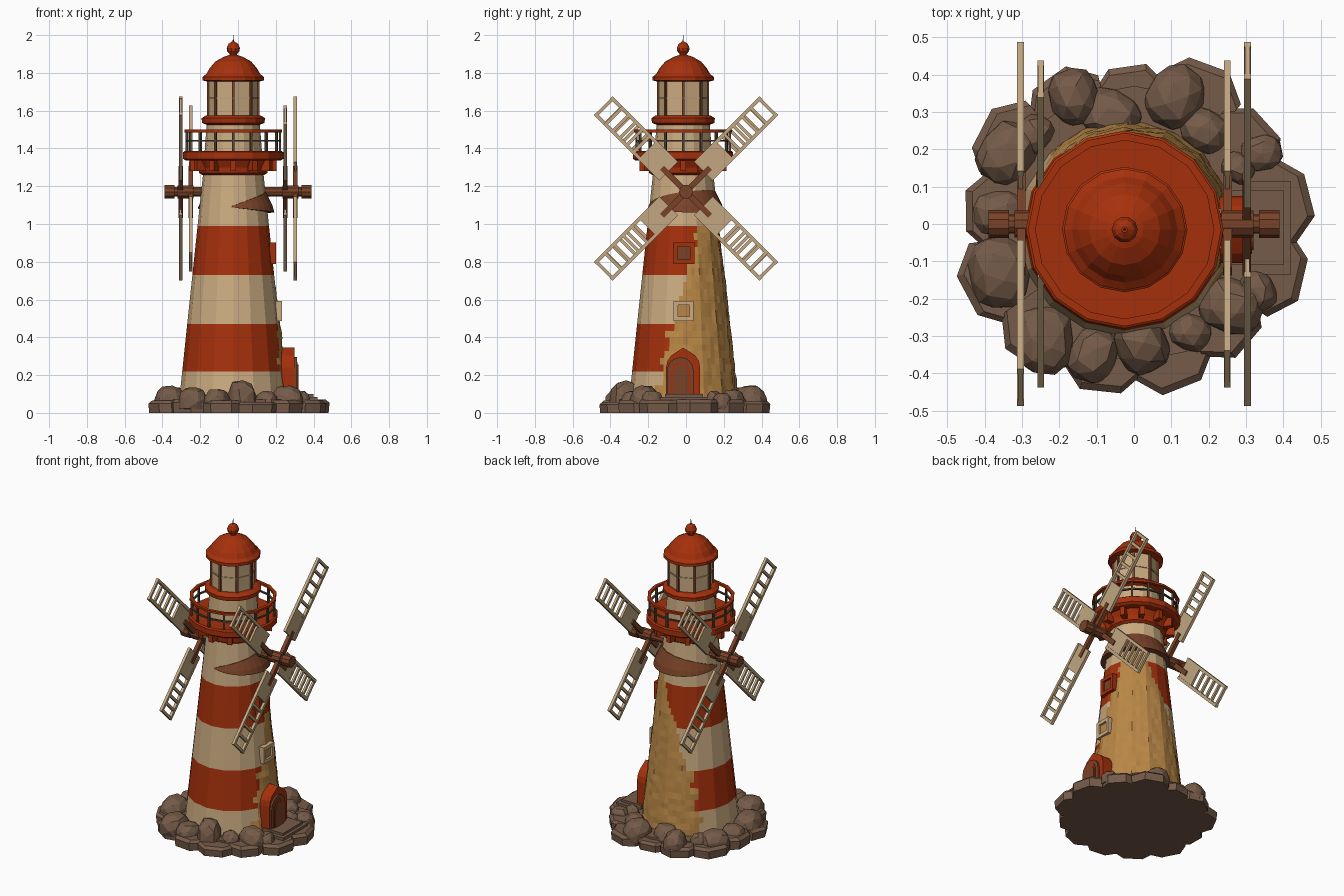
import bpy, bmesh, math, random
from mathutils import Vector, Matrix

if "Cube" in bpy.data.objects:
    bpy.data.objects.remove(bpy.data.objects["Cube"])

random.seed(4)
CX, CY = -0.025, -0.015          # tower axis
pi, sin, cos = math.pi, math.sin, math.cos


def mat(name, r, g, b):
    m = bpy.data.materials.new(name)
    m.diffuse_color = (r, g, b, 1)
    m.use_nodes = True
    m.node_tree.nodes["Principled BSDF"].inputs["Base Color"].default_value = m.diffuse_color
    return m


RED = mat("red_paint", .38, .030, .0035)
CREAM = mat("cream_plaster", .60, .41, .22)
OCHRE = mat("ochre_stone", .48, .24, .06)
ROCK = mat("brown_rock", .18, .105, .066)
WOOD = mat("brown_wood", .19, .055, .021)
SAIL = mat("pale_wood", .54, .385, .22)
IRON = mat("dark_iron", .085, .058, .035)


def finish(name, bm, *mats):
    bmesh.ops.recalc_face_normals(bm, faces=bm.faces)
    me = bpy.data.meshes.new(name)
    bm.to_mesh(me)
    bm.free()
    for m in mats:
        me.materials.append(m)
    ob = bpy.data.objects.new(name, me)
    bpy.context.collection.objects.link(ob)
    return ob


def lathe(name, profile, m, n=16, ring=False):
    """Turn an (r, z) profile about the tower axis; ring closes the profile."""
    bm = bmesh.new()
    rows = [[bm.verts.new((CX + r * cos(2 * pi * i / n), CY + r * sin(2 * pi * i / n), z))
             for i in range(n)] for r, z in profile]
    pairs = list(zip(rows, rows[1:] + rows[:1])) if ring else list(zip(rows, rows[1:]))
    for a, b in pairs:
        for i in range(n):
            j = (i + 1) % n
            bm.faces.new((a[i], a[j], b[j], b[i]))
    if not ring:
        bm.faces.new(rows[0])
        bm.faces.new(rows[-1])
    return finish(name, bm, m)


def box(bm, centre, size, rot=Matrix()):
    M = rot @ Matrix.Translation(centre) @ Matrix.Diagonal((*size, 1))
    bmesh.ops.create_cube(bm, size=1, matrix=M)


def around(a):
    """Frame on the tower axis with local x pointing outwards at angle a."""
    return Matrix.Translation((CX, CY, 0)) @ Matrix.Rotation(a, 4, 'Z')


def tower_r(z):
    return .2935 - .1055 * z


# Tower: 16 flat sides, painted stripes, bare stone where the plaster has fallen off
SIDES, SUB = 16, 4
N = SIDES * SUB
zs = []
for a, b, k in ((.03, .22, 5), (.22, .47, 7), (.47, .73, 7), (.73, .99, 7), (.99, 1.28, 7)):
    zs += [a + (b - a) * i / k for i in range(k)]
zs.append(1.28)
jit = [(random.uniform(-5, 5), random.uniform(-5, 5)) for _ in zs]


def bare(i, k):
    z = (zs[k] + zs[k + 1]) / 2
    ang = ((i + .5) * 360 / N + 90) % 360 - 90
    return z < 1.1 and -28 + 58 * z * z + jit[k][0] < ang < 138 - 70 * z * z + jit[k][1]


bm = bmesh.new()
grid = []
for k, z in enumerate(zs):
    row = []
    for i in range(N):
        c, f = divmod(i, SUB)
        p0, p1 = [Vector((cos(2 * pi * q / SIDES), sin(2 * pi * q / SIDES), 0)) for q in (c, c + 1)]
        p = p0.lerp(p1, f / SUB) * tower_r(z)
        if 0 < k < len(zs) - 1 and bare(i, k) and bare(i - 1, k) and bare(i, k - 1):
            p *= 1 + random.uniform(.01, .035)
        row.append(bm.verts.new((p.x + CX, p.y + CY, z)))
    grid.append(row)
for k in range(len(zs) - 1):
    z = (zs[k] + zs[k + 1]) / 2
    stripe = 1 if .22 < z < .47 or .73 < z < .99 else 0
    for i in range(N):
        j = (i + 1) % N
        f = bm.faces.new((grid[k][i], grid[k][j], grid[k + 1][j], grid[k + 1][i]))
        f.material_index = 2 if bare(i, k) else stripe
bm.faces.new(grid[0])
bm.faces.new(grid[-1])
finish("tower", bm, CREAM, RED, OCHRE)

# Wooden hood: a crescent wrapped round the back and right of the tower
bm = bmesh.new()
prev = None
for i in range(25):
    t = -1 + 2 * i / 24
    a = math.radians(45 + 138 * t)
    h = .004 + .085 * (1 - t * t)
    zc = 1.09
    sec = []
    for off, z in ((-.02, zc - .35 * h), (.004 + .4 * h, zc - .35 * h),
                   (.002 + .35 * h, zc + .1 * h), (.003, zc + h), (-.02, zc + h)):
        r = tower_r(z) + off
        sec.append(bm.verts.new((CX + r * cos(a), CY + r * sin(a), z)))
    if prev:
        for q in range(5):
            bm.faces.new((prev[q], prev[(q + 1) % 5], sec[(q + 1) % 5], sec[q]))
    else:
        bm.faces.new(sec)
    prev = sec
bm.faces.new(prev)
finish("wooden_hood", bm, WOOD)

# Gallery: corbel, brackets, platform and railing
lathe("gallery_corbel", [(.165, 1.26), (.18, 1.27), (.185, 1.30), (.21, 1.345)], RED)
lathe("gallery_platform", [(.25, 1.335), (.265, 1.345), (.265, 1.38), (.255, 1.387)], RED)
bm = bmesh.new()
for i in range(12):
    box(bm, (.2, 0, 1.31), (.06, .03, .06), around(2 * pi * i / 12))
finish("gallery_brackets", bm, RED)
bm = bmesh.new()
for i in range(16):
    box(bm, (.247, 0, 1.44), (.012, .012, .11), around(2 * pi * i / 16))
finish("railing_posts", bm, IRON)
for name, r, z, w, m in (("railing_middle", .247, 1.44, .006, IRON), ("railing_top", .249, 1.492, .010, RED)):
    lathe(name, [(r - w, z - w * .7), (r + w, z - w * .7), (r + w, z + w * .7), (r - w, z + w * .7)], m, 16, True)

# Lantern room
lathe("lantern_base", [(.152, 1.38), (.14, 1.54)], CREAM)
lathe("lantern_sill", [(.14, 1.525), (.165, 1.535), (.168, 1.56), (.145, 1.575)], RED)
lathe("lantern_glass", [(.131, 1.57), (.131, 1.765)], CREAM, 8)
bm = bmesh.new()
for i in range(8):
    box(bm, (.131, 0, 1.665), (.014, .014, .2), around(2 * pi * i / 8))
finish("lantern_posts", bm, WOOD)
bm = bmesh.new()
for i in range(8):
    box(bm, (.1225, 0, 1.665), (.006, .095, .008), around(2 * pi * (i + .5) / 8))
finish("lantern_glazing_bars", bm, SAIL)

# Domed roof with ball and spike
lathe("roof", [(.14, 1.755), (.163, 1.76), (.163, 1.778), (.142, 1.795), (.125, 1.825),
               (.095, 1.86), (.05, 1.885), (.02, 1.895)], RED)
lathe("roof_ball", [(.018, 1.885), (.02, 1.9), (.033, 1.915), (.035, 1.932), (.026, 1.953), (.008, 1.965)], RED, 10)
lathe("roof_spike", [(.004, 1.955), (.001, 2.0)], IRON, 6)

# Two windows on the door side
for name, z, m, pane, h in (("upper_window", .845, RED, WOOD, .056), ("lower_window", .54, CREAM, OCHRE, .053)):
    x = CX + tower_r(z) + .004
    bm = bmesh.new()
    for s in (-1, 1):
        box(bm, (x, -.012 + s * (h - .011), z), (.035, .022, 2 * h))
        box(bm, (x, -.012, z + s * (h - .011)), (.035, 2 * h - .044, .022))
    finish(name + "_frame", bm, m)
    bm = bmesh.new()
    box(bm, (x - .006, -.012, z), (.022, 2 * h - .04, 2 * h - .04))
    finish(name + "_pane", bm, pane)


def arch(name, yc, w, z0, z1, x0, x1, m, peak=0):
    """Arched slab facing +x."""
    pts = [(yc - w, z0)] + [(yc - w * cos(pi * i / 8), z1 - w - peak + (w + peak * (i == 4)) * sin(pi * i / 8))
                            for i in range(9)] + [(yc + w, z0)]
    bm = bmesh.new()
    f = bm.faces.new([bm.verts.new((x0, y, z)) for y, z in pts])
    r = bmesh.ops.extrude_face_region(bm, geom=[f])
    bmesh.ops.translate(bm, vec=(x1 - x0, 0, 0), verts=[v for v in r["geom"] if isinstance(v, bmesh.types.BMVert)])
    finish(name, bm, m)


# Door with porch surround and steps
arch("door_surround", -.015, .09, .07, .345, .18, .30, RED, .015)
arch("door_arch", -.03, .07, .07, .295, .2, .312, WOOD)
arch("door_inner_trim", -.03, .05, .07, .27, .2, .316, RED)
arch("door", -.03, .04, .07, .255, .2, .32, WOOD)
bm = bmesh.new()
box(bm, (.33, -.01, .075), (.14, .2, .05))
box(bm, (.36, -.01, .06), (.12, .25, .05))
finish("door_steps", bm, ROCK)

# Rock base: flat slabs with rounded boulders on top
bm = bmesh.new()


def hull(points):
    vs = [bm.verts.new(p) for p in points]
    out = bmesh.ops.convex_hull(bm, input=vs)
    junk = {g for g in out["geom_interior"] + out["geom_unused"] if isinstance(g, bmesh.types.BMVert)}
    bmesh.ops.delete(bm, geom=list(junk), context='VERTS')


for i, R in enumerate((.485, .455, .48, .43, .46, .49, .46, .495, .48, .465, .465, .45, .485)):
    a = 2 * pi * (i + .3) / 13
    top = random.uniform(.055, .075)
    pts = []
    for da, r in ((-.27, R - .05), (-.1, R), (.14, R - .01), (.27, R - .06), (.3, .15), (-.3, .15)):
        for z, s in ((0, .99), (top * .75, 1), (top, .96)):
            pts.append((r * s * cos(a + da), r * s * sin(a + da), z))
    hull(pts)
hull([(.37 * cos(pi * i / 8), .37 * sin(pi * i / 8), z) for i in range(16) for z in (0, .07)])
finish("rock_slabs", bm, ROCK)

bm = bmesh.new()
for x, y, s, t in ((-.16, .34, .08, .15), (-.06, .29, .085, .14), (.11, .34, .09, .15), (.19, .25, .07, .13),
                   (-.34, .19, .09, .14), (-.27, .24, .06, .12), (-.36, .03, .075, .12), (-.36, -.13, .10, .15),
                   (-.24, -.31, .095, .14), (-.11, -.35, .08, .13), (.02, -.32, .085, .18), (.15, -.29, .06, .12),
                   (.26, -.22, .09, .15), (.33, -.18, .06, .12), (.34, .19, .06, .11), (.28, .15, .05, .12)):
    turn = Matrix.Rotation(random.uniform(0, pi), 4, 'Z')
    tilt = Matrix.Rotation(random.uniform(0, pi), 4, 'X')
    M = Matrix.Translation((x, y, .04)) @ turn
    ball = bmesh.ops.create_icosphere(bm, subdivisions=2, radius=1, matrix=tilt)["verts"]
    for v in ball:
        # squared-off ellipsoid with a flattened top and bottom
        c = Vector([math.copysign(abs(q) ** .8, q) for q in v.co]) * random.uniform(.95, 1.03)
        v.co = M @ Vector((c.x * s, c.y * s * .85, max(-.02, min(c.z, .95) * (t - .04))))
finish("boulders", bm, ROCK)

# Windmill rotors, one each side; the second is the first turned half way round
HUB = Vector((0, 0, 1.17))
for side, turn in (("right", 0), ("left", pi)):
    base = Matrix.Rotation(turn, 4, 'Z') @ Matrix.Translation(HUB)
    bm = bmesh.new()
    lie = Matrix.Rotation(pi / 2, 4, 'Y')
    for x0, x1, r in ((.1, .36, .026), (.335, .39, .037), (.235, .32, .036)):
        bmesh.ops.create_cone(bm, cap_ends=True, segments=10, radius1=r, radius2=r, depth=x1 - x0,
                              matrix=base @ Matrix.Translation(((x0 + x1) / 2, 0, 0)) @ lie)
    for q in range(4):
        x = (.25, .302)[q % 2]
        box(bm, (x, 0, .09), (.024, .03, .18), base @ Matrix.Rotation(pi / 4 + q * pi / 2, 4, 'X'))
    finish(side + "_axle", bm, WOOD)
    bm = bmesh.new()
    for q in range(4):
        x, L = ((.25, .55), (.304, .62))[q % 2]
        M = Matrix.Translation((0, 0, .018)) @ base @ Matrix.Rotation(pi / 4 + q * pi / 2, 4, 'X')
        for s in (-1, 1):
            box(bm, (x, s * .061, (L + .13) / 2), (.018, .018, L - .13), M)
        box(bm, (x, 0, .205), (.012, .115, .15), M)
        for k in range(6):
            box(bm, (x, 0, .28 + (L - .289) * k / 5), (.014, .115, .017), M)
    finish(side + "_sails", bm, SAIL)
